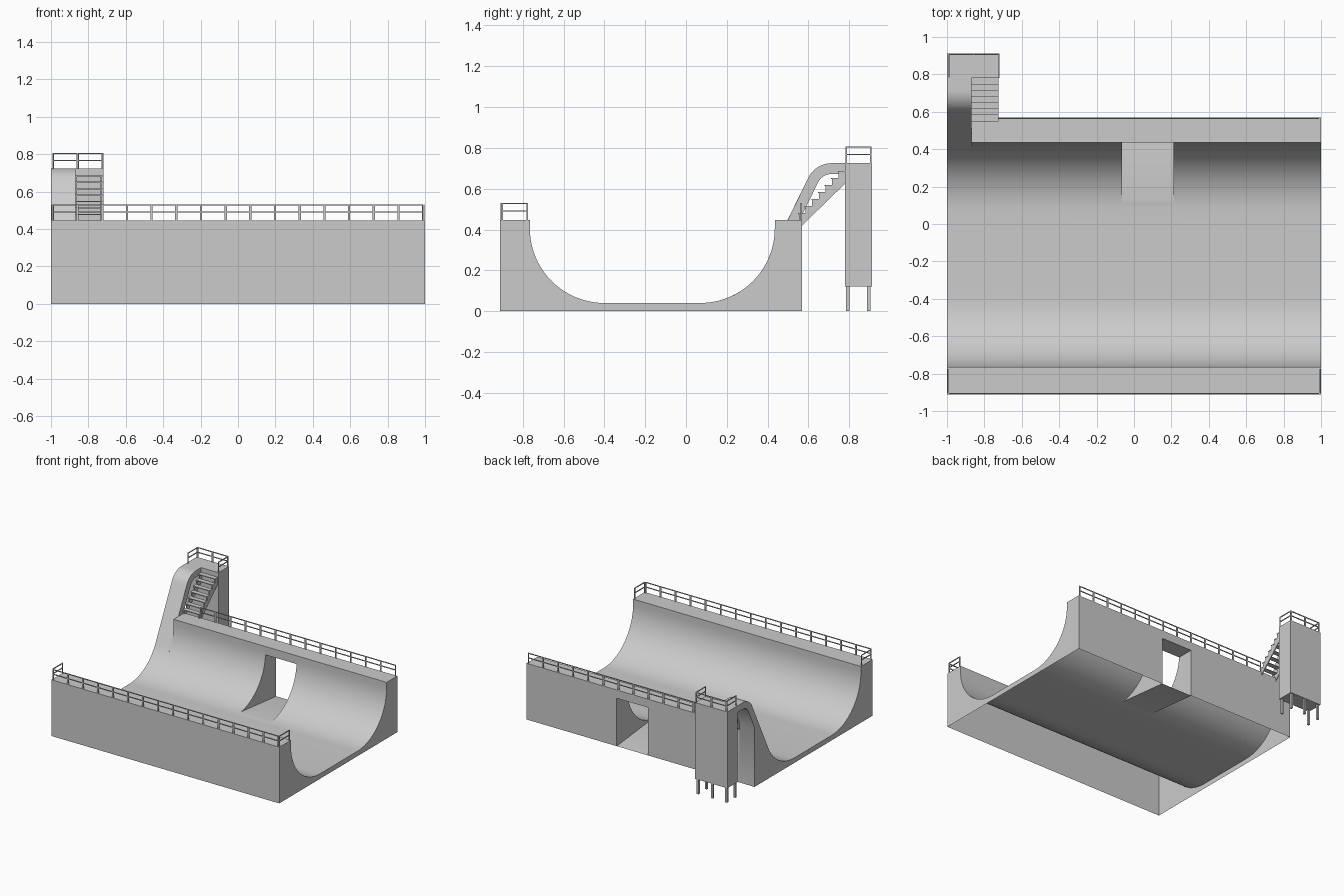
import bpy, bmesh
from math import sin, cos, radians, asin, degrees
from mathutils import Vector

if "Cube" in bpy.data.objects:
    bpy.data.objects.remove(bpy.data.objects["Cube"])

H, R, CZ = 0.446, 0.365, 0.405          # deck height, ramp radius, arc centre height
YF, YB = -0.911, 0.569                  # outer walls of the ramp
XL, XA, XB = -0.87, -0.063, 0.21        # roll-in edge, doorway sides


def finish(name, bm, smooth=False):
    bmesh.ops.remove_doubles(bm, verts=bm.verts, dist=1e-5)
    me = bpy.data.meshes.new(name)
    bm.to_mesh(me)
    bm.free()
    ob = bpy.data.objects.new(name, me)
    bpy.context.collection.objects.link(ob)
    if smooth:
        bpy.ops.object.select_all(action='DESELECT')
        ob.select_set(True)
        bpy.context.view_layer.objects.active = ob
        bpy.ops.object.shade_smooth_by_angle(angle=radians(30))
    return ob


def sheet(bm, pts, x0, x1):
    """Sweep an open (y, z) profile along x."""
    a = [bm.verts.new((x0, *p)) for p in pts]
    b = [bm.verts.new((x1, *p)) for p in pts]
    for i in range(len(pts) - 1):
        bm.faces.new((a[i], b[i], b[i + 1], a[i + 1]))


def panel(bm, pts, x, right=True):
    """Flat (y, z) polygon at x, facing +x or -x."""
    f = bm.faces.new([bm.verts.new((x, *p)) for p in pts])
    f.normal_update()
    if (f.normal.x > 0) != right:
        f.normal_flip()


def box(bm, lo, hi):
    lo, hi = Vector(lo), Vector(hi)
    for v in bmesh.ops.create_cube(bm, size=1)['verts']:
        v.co = (lo + hi) / 2 + Vector(v.co[i] * (hi[i] - lo[i]) for i in range(3))


def arc(cy, cz, r, a0, a1, n, s=1):
    """Arc points, angle measured from straight down (s=1) or straight up (s=-1)."""
    out = []
    for i in range(n + 1):
        a = radians(a0 + (a1 - a0) * i / n)
        out.append((cy + s * r * sin(a), cz - s * r * cos(a)))
    return out


# Profiles
A_DOOR, A_ROLL = degrees(asin(0.06 / R)), 64
front = [(YF, 0), (YF, H), (-0.765, H)] + arc(-0.40, CZ, R, -90, 0, 20)
back_arc = arc(0.07, CZ, R, A_DOOR, 90, 20)
main = front + arc(0.07, CZ, R, 0, 90, 20) + [(0.435, H), (YB, H), (YB, 0)]
crest = arc(0.714, 0.597, 0.128, A_ROLL, 0, 12, -1)
under = arc(0.714, 0.597, 0.075, 0, A_ROLL, 12, -1)
tail = [(0.785, 0.725), (0.785, 0.672)] + under + [(YB, 0.471), (YB, 0)]
roll = front + arc(0.07, CZ, R, 0, A_ROLL, 14) + crest + tail

# Ramp shell: roll-in strip, plain sections, doorway section, end panels
bm = bmesh.new()
sheet(bm, roll, -1, XL)
sheet(bm, main, XL, XA)
sheet(bm, main, XB, 1)
sheet(bm, front + arc(0.07, CZ, R, 0, A_DOOR, 3) + [(YB, 0)], XA, XB)
panel(bm, main, 1)
panel(bm, roll, -1, False)
panel(bm, arc(0.07, CZ, R, A_ROLL, 90, 8) + [(0.435, H), (0.498, H)], XL, False)
panel(bm, [(0.498, H)] + crest + tail[:-2] + [(YB, 0.471), (YB, H)], XL)
finish("half_pipe", bm, True)

# Doorway through the back ramp
bm = bmesh.new()
cheek = [p for p in back_arc if p[1] < 0.38] + [(0.434, 0.38), (YB, 0.38), (YB, 0)]
panel(bm, cheek, XA)
panel(bm, cheek, XB, False)
box(bm, (XA, 0.435, 0.38), (XB, YB, H))
finish("doorway", bm)

# Tower with legs
bm = bmesh.new()
box(bm, (-1, 0.78, 0.12), (-0.718, 0.911, 0.725))
finish("tower", bm)
bm = bmesh.new()
for x, y in ((-0.985, 0.793), (-0.735, 0.793), (-0.985, 0.896), (-0.735, 0.896), (-0.86, 0.896)):
    box(bm, (x - 0.008, y - 0.008, 0), (x + 0.008, y + 0.008, 0.12))
finish("tower_legs", bm)

# Stairs: open treads on two sawtooth stringers
N, Y0, RUN, RISE = 7, 0.553, 0.0325, 0.0345
saw = [(YB, 0.42), (Y0, H)]
bm = bmesh.new()
for i in range(N):
    y, z = Y0 + i * RUN, H + (i + 1) * RISE
    saw += [(y, z - 0.006), (y + RUN, z - 0.006)]
    box(bm, (XL, y - 0.004, z - 0.006), (-0.725, y + RUN, z))
finish("stair_treads", bm)
saw += [(0.785, 0.63)]
for name, x in (("stringer_left", XL + 0.002), ("stringer_right", -0.735)):
    bm = bmesh.new()
    vs = [bm.verts.new((x, *p)) for p in saw]
    ext = bmesh.ops.extrude_face_region(bm, geom=[bm.faces.new(vs)])
    for v in ext['geom']:
        if isinstance(v, bmesh.types.BMVert):
            v.co.x += 0.008
    bmesh.ops.recalc_face_normals(bm, faces=bm.faces)
    finish(name, bm)


# Railings: two posts and two rails per panel
def rail_panel(bm, p, q, z, t=0.003):
    for x, y in (p, q):
        box(bm, (x - t, y - t, z), (x + t, y + t, z + 0.085))
    for h in (0.045, 0.082):
        box(bm, (p[0] - t, p[1] - t, z + h - t), (q[0] + t, q[1] + t, z + h + t))


for name, y, first in (("front_railing", -0.906, 0), ("back_railing", 0.565, 2)):
    bm = bmesh.new()
    for i in range(first, 15):
        x = -0.99 + 0.132 * i
        rail_panel(bm, (x + 0.003, y), (x + 0.129, y), H)
    if first == 0:
        for x in (-0.995, 0.995):
            rail_panel(bm, (x, -0.90), (x, -0.778), H)
    finish(name, bm)

bm = bmesh.new()
for x in (-0.99, -0.722):
    rail_panel(bm, (x, 0.785), (x, 0.904), 0.722)
for x in (-0.987, -0.853):
    rail_panel(bm, (x, 0.906), (x + 0.126, 0.906), 0.722)
finish("tower_railing", bm)
